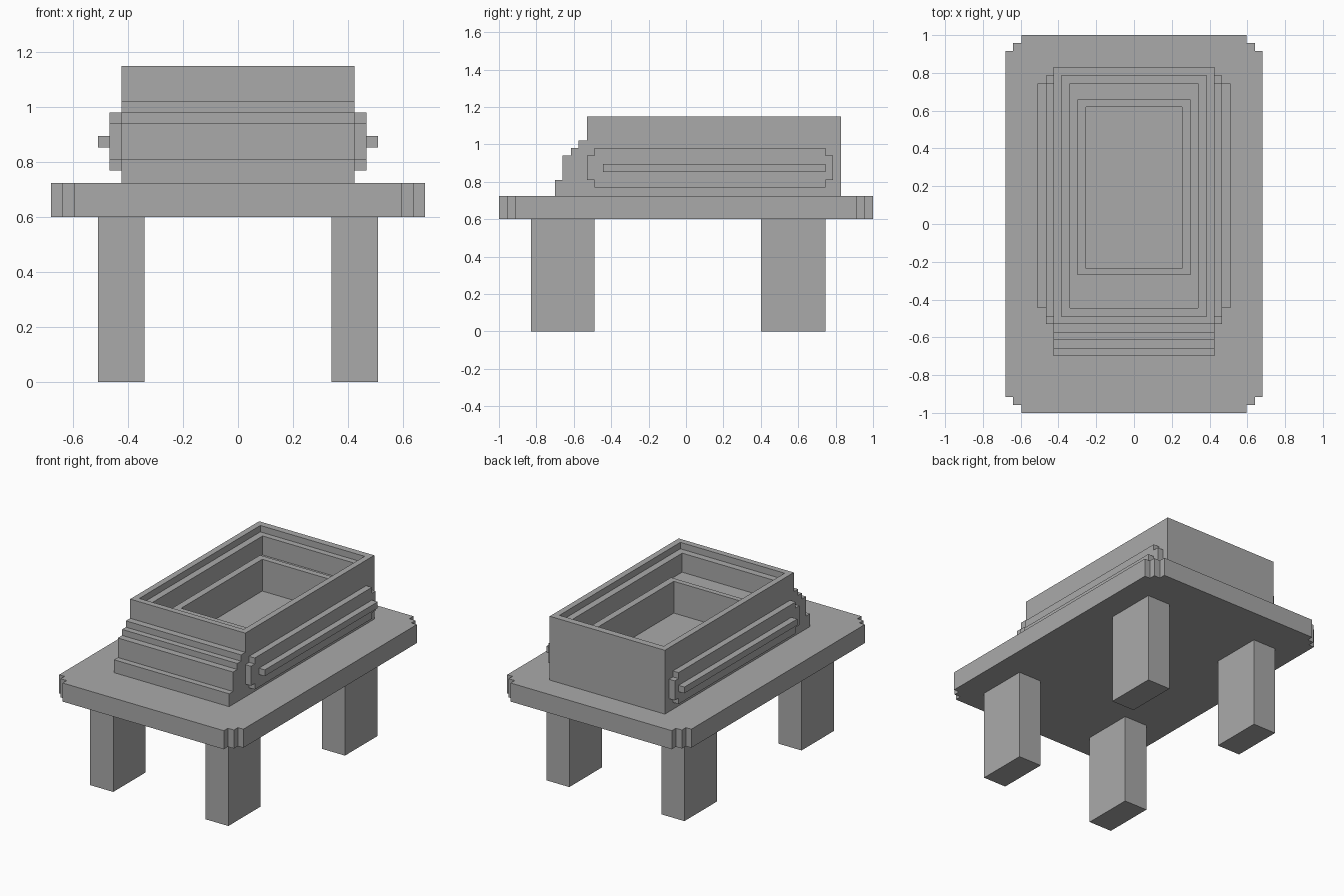
import bpy, bmesh

cube = bpy.data.objects.get("Cube")
if cube:
    bpy.data.objects.remove(cube, do_unlink=True)

grey = bpy.data.materials.new("plain_grey")
grey.use_nodes = True
grey.diffuse_color = (0.4, 0.4, 0.4, 1)
grey.node_tree.nodes["Principled BSDF"].inputs["Base Color"].default_value = (0.4, 0.4, 0.4, 1)


def finish(name, bm):
    bmesh.ops.recalc_face_normals(bm, faces=bm.faces)
    mesh = bpy.data.meshes.new(name)
    bm.to_mesh(mesh)
    bm.free()
    mesh.materials.append(grey)
    obj = bpy.data.objects.new(name, mesh)
    bpy.context.collection.objects.link(obj)
    return obj


def extrude(name, outline, axis, low, high):
    """Prism of a 2D outline along x (outline is y, z) or z (outline is x, y)."""
    bm = bmesh.new()
    place = (lambda a, b: (low, a, b)) if axis == "x" else (lambda a, b: (a, b, low))
    face = bm.faces.new([bm.verts.new(place(a, b)) for a, b in outline])
    new = bmesh.ops.extrude_face_region(bm, geom=[face])["geom"]
    step = (high - low, 0, 0) if axis == "x" else (0, 0, high - low)
    bmesh.ops.translate(bm, vec=step, verts=[v for v in new if isinstance(v, bmesh.types.BMVert)])
    return finish(name, bm)


def rect(x0, x1, y0, y1):
    return [(x0, y0), (x1, y0), (x1, y1), (x0, y1)]


def stairs(points):
    """Square steps: each corner is reached along the first axis, then the second."""
    out = [points[0]]
    for a, b in points[1:]:
        out += [(a, out[-1][1]), (a, b)]
    return out


# Legs
for side, sx in (("left", 1), ("right", -1)):
    xs = sorted((sx * 0.34, sx * 0.51))
    extrude(f"front_{side}_leg", rect(*xs, -0.83, -0.49), "z", 0, 0.6)
    extrude(f"back_{side}_leg", rect(*xs, 0.4, 0.745), "z", 0, 0.6)

# Table top with stepped corners
front = stairs([(0.55, -1), (0.595, -0.957), (0.64, -0.915), (0.68, -0.87)])
back = stairs([(0.51, 1), (0.595, 0.957), (0.64, 0.915), (0.68, 0.83)])
half = front + back[::-1]
extrude("table_top", half + [(-x, y) for x, y in reversed(half)], "z", 0.6, 0.724)

# Tub body with a stepped front, extruded across x
slope = [(-0.7, 0.724), (-0.7, 0.81), (-0.66, 0.81), (-0.66, 0.94), (-0.615, 0.94),
         (-0.615, 0.98), (-0.575, 0.98), (-0.575, 1.022), (-0.53, 1.022), (-0.53, 1.15)]
tub = extrude("tub", slope + [(0.83, 1.15), (0.83, 0.724)], "x", -0.425, 0.425)

# Hollow: rim step, main opening around a raised inner curb, inner basin
hollows = [
    ("rim_cutter", (0.385, -0.49, 0.785), 1.107),
    ("opening_cutter", (0.34, -0.445, 0.745), 0.98),
]
for name, (w, y0, y1), z in hollows:
    cutter = extrude(name, rect(-w, w, y0, y1), "z", z, 1.3)
    cutter.hide_render = True
    cut = tub.modifiers.new(name, "BOOLEAN")
    cut.operation, cut.solver, cut.object = "DIFFERENCE", "EXACT", cutter
basin = extrude("basin_cutter", rect(-0.255, 0.255, -0.235, 0.62), "z", 0.81, 1.3)
basin.hide_render = True
curb = extrude("inner_curb", rect(-0.3, 0.3, -0.27, 0.66), "z", 0.77, 1.022)
for obj in (tub, curb):
    cut = obj.modifiers.new("basin", "BOOLEAN")
    cut.operation, cut.solver, cut.object = "DIFFERENCE", "EXACT", basin

# Apply the cuts and drop the cutters
bpy.context.view_layer.update()
graph = bpy.context.evaluated_depsgraph_get()
for obj in (tub, curb):
    mesh = bpy.data.meshes.new_from_object(obj.evaluated_get(graph))
    obj.modifiers.clear()
    obj.data = mesh
for name in ("rim_cutter", "opening_cutter", "basin_cutter"):
    bpy.data.objects.remove(bpy.data.objects[name], do_unlink=True)

# Side panels with notched corners, and their rails
panel = [(-0.49, 0.77), (0.745, 0.77), (0.745, 0.81), (0.785, 0.81), (0.785, 0.94), (0.745, 0.94),
         (0.745, 0.98), (-0.49, 0.98), (-0.49, 0.94), (-0.53, 0.94), (-0.53, 0.81), (-0.49, 0.81)]
for side, sx in (("left", 1), ("right", -1)):
    extrude(f"{side}_panel", panel, "x", sx * 0.42, sx * 0.467)
    extrude(f"{side}_rail", rect(-0.445, 0.745, 0.853, 0.895), "x", sx * 0.46, sx * 0.51)
